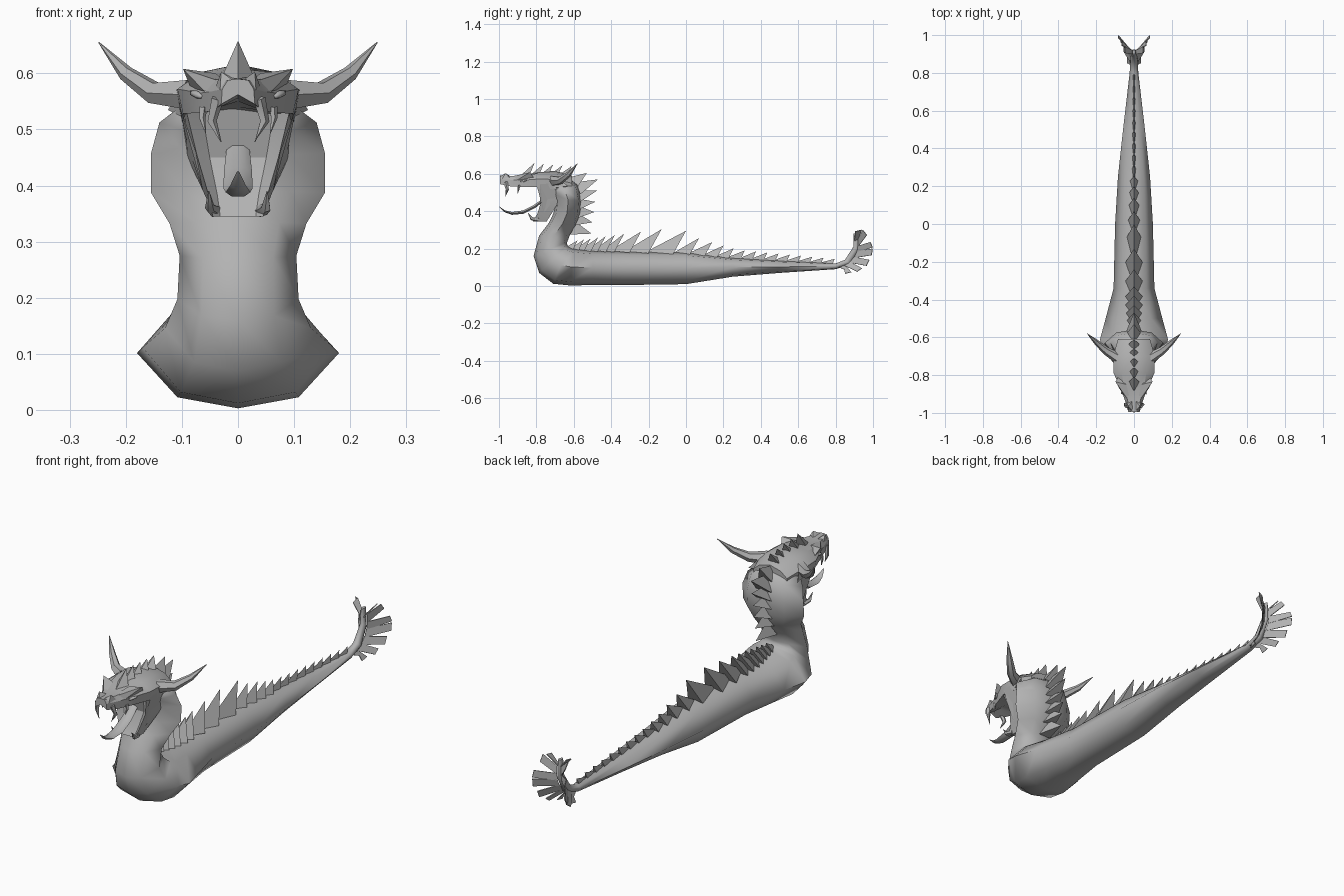
import bpy, bmesh, math
from mathutils import Vector

cube = bpy.data.objects.get("Cube")
if cube:
    bpy.data.objects.remove(cube, do_unlink=True)

grey = bpy.data.materials.new("stone_grey")
grey.use_nodes = True
grey.diffuse_color = (0.45, 0.45, 0.45, 1)
grey.node_tree.nodes["Principled BSDF"].inputs["Base Color"].default_value = (0.45, 0.45, 0.45, 1)


def finish(name, bm, angle=None, thickness=0):
    """Turn a bmesh into a named object; angle sets smooth shading."""
    bmesh.ops.recalc_face_normals(bm, faces=bm.faces[:])
    me = bpy.data.meshes.new(name)
    bm.to_mesh(me)
    bm.free()
    me.materials.append(grey)
    ob = bpy.data.objects.new(name, me)
    bpy.context.collection.objects.link(ob)
    if angle:
        bpy.ops.object.select_all(action='DESELECT')
        ob.select_set(True)
        bpy.context.view_layer.objects.active = ob
        bpy.ops.object.shade_smooth_by_angle(angle=math.radians(angle))
    if thickness:
        mod = ob.modifiers.new("thickness", 'SOLIDIFY')
        mod.thickness, mod.offset = thickness, 0
    return ob


def loft(bm, rings):
    """Skin closed rings of equal length and cap both ends."""
    vs = [[bm.verts.new(p) for p in r] for r in rings]
    n = len(vs[0])
    for a, b in zip(vs, vs[1:]):
        for i in range(n):
            bm.faces.new((a[i], a[(i + 1) % n], b[(i + 1) % n], b[i]))
    bm.faces.new(vs[0])
    bm.faces.new(vs[-1])


def tube(bm, pts, radii, sides=6, flat=1.0):
    """Tapering tube through 3D points."""
    pts = [Vector(p) for p in pts]
    rings = []
    for i, (p, r) in enumerate(zip(pts, radii)):
        d = pts[min(i + 1, len(pts) - 1)] - pts[max(i - 1, 0)]
        u = d.cross(Vector((0, 0, 1)) if abs(d.normalized().z) < 0.9 else Vector((0, 1, 0))).normalized()
        v = d.cross(u).normalized()
        angs = [math.tau * k / sides for k in range(sides)]
        rings.append([p + u * r * math.cos(a) + v * r * flat * math.sin(a) for a in angs])
    loft(bm, rings)


def spike(bm, front, rear, tip, hw):
    """Three-sided scale with a flat rear face; points are (y, z)."""
    f, t = bm.verts.new((0, *front)), bm.verts.new((0, *tip))
    l, r = bm.verts.new((hw, *rear)), bm.verts.new((-hw, *rear))
    for face in ((f, l, t), (f, t, r), (l, r, t), (f, r, l)):
        bm.faces.new(face)


def interp(table, x):
    for (x0, a), (x1, b) in zip(table, table[1:]):
        if x <= x1:
            return a + (b - a) * max(0, (x - x0) / (x1 - x0))
    return table[-1][1]


# Body and neck: back y, back z, belly y, belly z, half width
sections = [
    (.895, .28, .925, .28, .008), (.895, .21, .925, .195, .014), (.85, .14, .88, .115, .02),
    (.8, .12, .8, .09, .023), (.5, .135, .5, .07, .058), (.25, .15, .25, .05, .085),
    (0, .18, 0, .01, .10), (-.34, .185, -.34, .005, .108), (-.5, .19, -.5, .005, .15),
    (-.60, .20, -.62, .003, .18), (-.628, .21, -.71, .012, .17), (-.635, .222, -.785, .07, .13),
    (-.635, .235, -.815, .16, .108), (-.618, .28, -.785, .27, .104), (-.585, .33, -.735, .335, .122),
    (-.565, .385, -.708, .39, .155), (-.56, .46, -.70, .455, .155), (-.575, .535, -.72, .49, .14),
    (-.64, .585, -.75, .515, .09)]
outline = [(0, 1), (.6, .8), (1, 0), (.6, -.8), (0, -1), (-.6, -.8), (-1, 0), (-.6, .8)]
bm = bmesh.new()
rings = []
for by, bz, fy, fz, w in sections:
    c = Vector((0, (by + fy) / 2, (bz + fz) / 2))
    u = Vector((0, by - fy, bz - fz)) / 2
    rings.append([c + u * h + Vector((x * w, 0, 0)) for x, h in outline])
loft(bm, rings)
finish("body_and_neck", bm, 80)

# Back spikes, growing to mid body and shrinking along the tail
surface = [(-.63, .2), (0, .18), (.25, .15), (.8, .12)]
height = [(-.58, .045), (-.33, .09), (-.13, .12), (0, .115), (.07, .085), (.2, .06), (.3, .045), (.8, .025)]
width = [(-.58, .025), (-.4, .045), (-.1, .045), (.1, .03), (.25, .025), (.3, .012), (.8, .008)]
tips = [-.58, -.545, -.51, -.47, -.43, -.38, -.33, -.24, -.13, 0, .07, .14, .2] + [.255 + .06 * i for i in range(10)]
bm = bmesh.new()
prev = -.62
for y in tips:
    h = interp(height, y)
    rear = y - .6 * h
    front = rear - (y - prev) - .015
    spike(bm, (front, interp(surface, front) - .004), (rear, interp(surface, rear) - .012),
          (y, interp(surface, y) + h), interp(width, y))
    prev = y
finish("back_spikes", bm)

# Neck spikes: upper base, lower base, tip
bm = bmesh.new()
for a, b, t, w in [
        ((-.63, .58), (-.575, .535), (-.53, .605), .035), ((-.59, .555), (-.565, .49), (-.47, .57), .04),
        ((-.575, .51), (-.565, .45), (-.475, .51), .04), ((-.565, .465), (-.57, .41), (-.485, .45), .038),
        ((-.565, .425), (-.575, .365), (-.49, .395), .035), ((-.57, .385), (-.595, .325), (-.50, .34), .032),
        ((-.585, .34), (-.62, .275), (-.505, .28), .03)]:
    spike(bm, a, b, t, w)
finish("neck_spikes", bm)

# Crest on top of the head
bm = bmesh.new()
for i in range(5):
    y = -.83 + .05 * i
    spike(bm, (y - .055, .59), (y - .005, .595), (y + .02, .658 - .004 * i), .028)
finish("head_crest", bm)

# Upper head: y, then half outline (x, z) from crown to palate
bm = bmesh.new()
rings = []
for y, half in [
        (-.995, [(0, .59), (.018, .588), (.028, .572), (.03, .545), (0, .562)]),
        (-.94, [(0, .585), (.032, .588), (.046, .568), (.045, .533), (0, .556)]),
        (-.88, [(0, .588), (.05, .592), (.066, .565), (.066, .53), (0, .55)]),
        (-.79, [(0, .608), (.065, .602), (.108, .572), (.098, .528), (0, .54)]),
        (-.70, [(0, .616), (.068, .602), (.11, .57), (.10, .515), (0, .51)]),
        (-.61, [(0, .59), (.055, .575), (.085, .55), (.085, .50), (0, .48)])]:
    rings.append([(x, y, z) for x, z in half] + [(-x, y, z) for x, z in half[3:0:-1]])
loft(bm, rings)
finish("upper_head", bm, 30)

# Hanging lower jaw: z, front y, back y, front and back half widths
bm = bmesh.new()
loft(bm, [[(wf, f, z), (wf * .7, f + .02, z), (-wf * .7, f + .02, z), (-wf, f, z), (-wb, b, z), (wb, b, z)]
          for z, f, b, wf, wb in [(.545, -.80, -.67, .095, .105), (.45, -.775, -.68, .072, .09),
                                  (.385, -.795, -.72, .053, .06), (.345, -.82, -.745, .045, .04)]])
finish("lower_jaw", bm, 30)

# Curling tongue
bm = bmesh.new()
tube(bm, [(0, -.75, .47), (0, -.81, .425), (0, -.87, .395), (0, -.93, .388), (0, -.97, .40), (0, -1, .425)],
     [.02, .025, .026, .022, .014, .002], 6, .4)
finish("tongue", bm, 50)

# Paired parts of the head and tail
for side, s in (("left", 1), ("right", -1)):
    # Horn sweeping out, back and up
    bm = bmesh.new()
    tube(bm, [(s * .085, -.71, .562), (s * .15, -.67, .565), (s * .20, -.625, .60), (s * .248, -.58, .655)],
         [.03, .021, .014, .001])
    finish(side + "_horn", bm, 50)

    # Fangs and chin tusk
    for name, pts, r in [
            ("front_fang", [(.037, -.965, .555), (.047, -.955, .515), (.03, -.965, .478)], .012),
            ("rear_fang", [(.062, -.895, .54), (.064, -.895, .52), (.058, -.90, .495)], .008),
            ("chin_tusk", [(.042, -.79, .355), (.05, -.825, .36), (.052, -.845, .39)], .012)]:
        bm = bmesh.new()
        tube(bm, [(s * x, y, z) for x, y, z in pts], [r, r * .75, .001], 5)
        finish(side + "_" + name, bm, 50)

    # Angular brow over the eye, and a swept cheek blade
    for name, base, tip in [
            ("brow", [(.015, -.955, .58), (.06, -.90, .568), (.085, -.81, .575), (.04, -.85, .60)], (.098, -.835, .608)),
            ("nostril", [(.005, -.995, .585), (.032, -.985, .57), (.04, -.94, .575), (.012, -.94, .588)],
             (.03, -.965, .603)),
            ("cheek_blade", [(.105, -.78, .545), (.105, -.69, .55), (.09, -.70, .47), (.075, -.78, .46)],
             (.062, -.76, .39)),
            ("ear_frill", [(.09, -.74, .56), (.10, -.68, .57), (.095, -.67, .52), (.095, -.73, .52)],
             (.125, -.63, .535))]:
        bm = bmesh.new()
        b = [bm.verts.new((s * x, y, z)) for x, y, z in base]
        t = bm.verts.new((s * tip[0], tip[1], tip[2]))
        bm.faces.new(b)
        for i in range(4):
            bm.faces.new((b[i], b[(i + 1) % 4], t))
        finish(side + "_" + name, bm)

    # Slanted eye
    bm = bmesh.new()
    bmesh.ops.create_icosphere(bm, subdivisions=1, radius=1)
    for v in bm.verts:
        x, y, z = v.co
        v.co = (s * (.073 + .008 * x + .012 * y), -.868 + .02 * y, .562 + .007 * z + .005 * y)
    finish(side + "_eye", bm, 60)

    # Tail fan: two stalk points, then two outer points (y, z) and their spread
    bm = bmesh.new()
    for a, b, c, d, w in [
            ((.90, .24), (.92, .25), (.94, .30), (.905, .292), .05),
            ((.92, .21), (.92, .25), (.967, .272), (.945, .30), .065),
            ((.915, .18), (.92, .215), (.998, .207), (.985, .235), .083),
            ((.90, .15), (.915, .185), (.993, .165), (.997, .20), .083),
            ((.875, .125), (.90, .155), (.965, .108), (.98, .14), .07),
            ((.845, .11), (.875, .13), (.915, .077), (.94, .095), .055),
            ((.805, .105), (.845, .115), (.85, .066), (.885, .074), .035)]:
        if d[0] < .91:
            quad = [(a, .008), (b, .008), (c, w), (d, w)]
        else:
            quad = [(a, .012), (b, .012), (d, w), (c, w)]
        bm.faces.new([bm.verts.new((s * x, *p)) for p, x in quad])
    finish(side + "_tail_fan", bm, None, .004)
